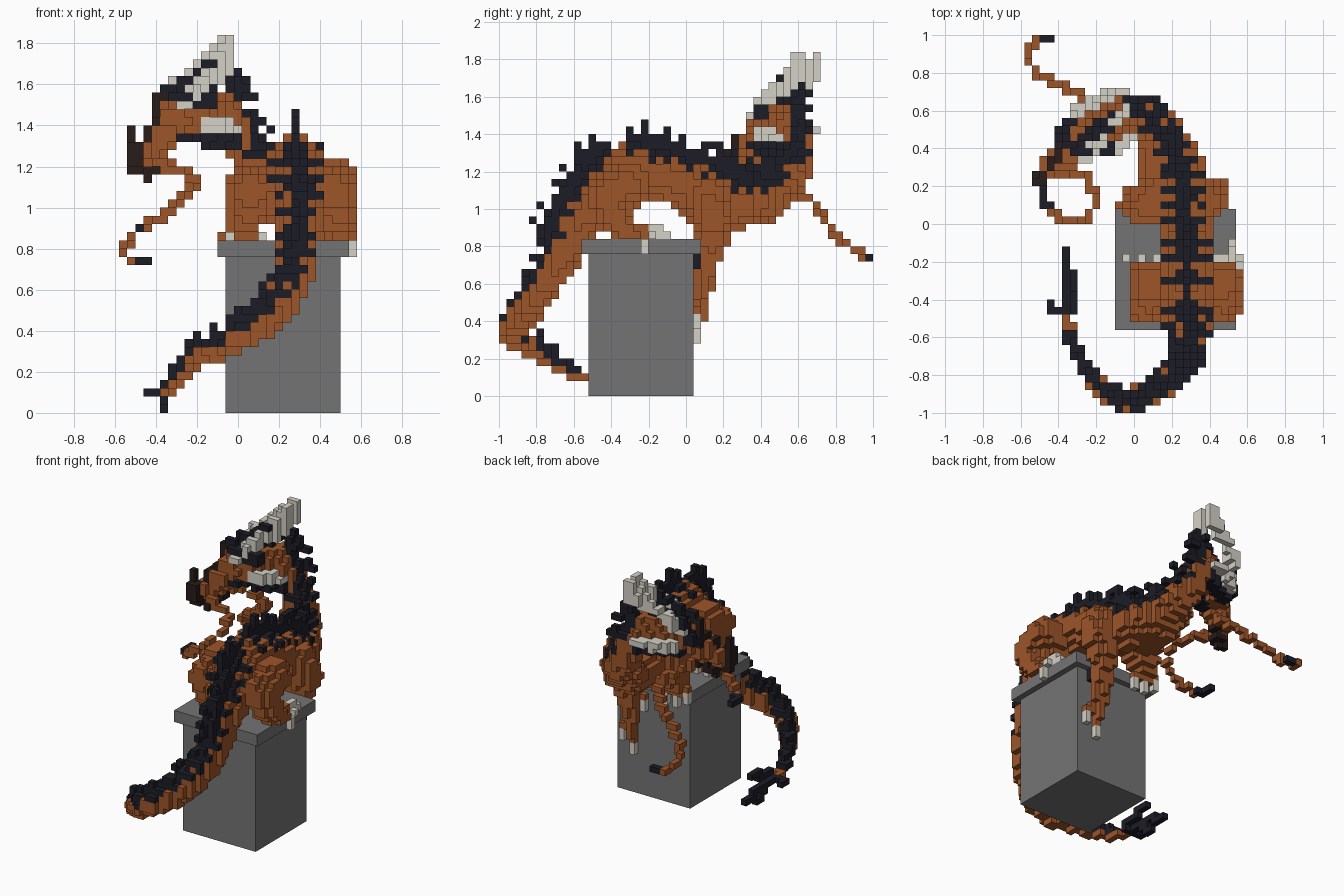
import bpy, bmesh, math
from mathutils import Vector

cube = bpy.data.objects.get("Cube")
if cube:
    bpy.data.objects.remove(cube)

S = 0.04                                   # edge of one block
ORIGIN = Vector((-0.58, -1, 0))
SIZE = (29, 50, 46)


def make_material(name, r, g, b):
    m = bpy.data.materials.new(name)
    m.use_nodes = True
    m.diffuse_color = (r, g, b, 1)
    m.node_tree.nodes["Principled BSDF"].inputs["Base Color"].default_value = (r, g, b, 1)
    return m


MATS = [make_material("rust_brown", .34, .09, .022),
        make_material("midnight", .012, .012, .02),
        make_material("bone", .66, .64, .57),
        make_material("umber", .021, .012, .01),
        make_material("stone_grey", .175, .175, .175)]
BROWN, DARK, BONE, UMBER, STONE = range(5)
cells = {}                                 # block index -> (part, colour)


def put(p, part, mat):
    """Fill the block holding point p, unless it lies in the pedestal."""
    k = tuple(math.floor(c / S + 1e-6) for c in (Vector(p) - ORIGIN))
    if any(c < 0 or c >= n for c, n in zip(k, SIZE)):
        return
    c = ORIGIN + (Vector(k) + Vector((.5, .5, .5))) * S
    cap = -.1 < c.x < .54 and -.56 < c.y < .08 and .76 < c.z < .84
    shaft = -.06 < c.x < .5 and -.52 < c.y < .04 and c.z < .8
    if not (cap or shaft):
        cells[k] = (part, mat)


def ball(p, r, part, mat):
    put(p, part, mat)
    n = math.ceil(r / S)
    lo = [math.floor(c / S) for c in (p - ORIGIN)]
    for i in range(lo[0] - n, lo[0] + n + 1):
        for j in range(lo[1] - n, lo[1] + n + 1):
            for k in range(lo[2] - n, lo[2] + n + 1):
                c = ORIGIN + Vector((i + .5, j + .5, k + .5)) * S
                if (c - p).length <= r:
                    put(c, part, mat)


def samples(path, step=.02):
    """Points, radii and directions along a tapering path."""
    out = []
    for a, b in zip(path, path[1:]):
        pa, pb = Vector(a[:3]), Vector(b[:3])
        n = max(1, math.ceil((pb - pa).length / step))
        for i in range(n + 1):
            t = i / n
            out.append((pa.lerp(pb, t), a[3] + (b[3] - a[3]) * t, (pb - pa).normalized()))
    return out


def stroke(part, mat, path, r=None):
    if r is not None:
        path = [(*p, r) for p in path]
    for p, rad, _ in samples(path):
        ball(p, rad, part, mat)


# Body, neck and tail along one spine
neck = [(-.06, .56, 1.46, .09), (0, .6, 1.36, .08), (.05, .59, 1.24, .09),
        (.12, .53, 1.13, .1), (.2, .42, 1.04, .11), (.26, .27, 1.02, .13)]
trunk = [neck[-1], (.27, .1, 1.08, .15), (.28, -.05, 1.15, .13), (.28, -.2, 1.19, .14),
         (.28, -.32, 1.2, .15), (.28, -.44, 1.09, .15), (.29, -.56, .95, .12)]
tail = [trunk[-1], (.29, -.64, .79, .1), (.27, -.72, .65, .09), (.21, -.8, .53, .085),
        (.1, -.88, .42, .08), (0, -.93, .36, .07), (-.1, -.92, .31, .06),
        (-.2, -.84, .26, .05), (-.28, -.73, .19, .04), (-.33, -.6, .12, .03),
        (-.36, -.46, .1, .025)]
for name, path in (("neck", neck), ("trunk", trunk), ("tail", tail)):
    stroke(name, BROWN, path)
stroke("throat", BROWN, [(.12, .28, 1.01, .11), (.11, .42, 1.01, .09), (.06, .5, 1.1, .08)])

# Hind legs
MID = .27
for side, name in ((1, "left"), (-1, "right")):
    leg = name + "_hind_leg"
    stroke(leg, BROWN, [(MID + side * .06, -.34, 1.12, .13), (MID + side * .19, -.31, 1.13, .12),
                        (MID + side * .2, -.42, 1.08, .11), (MID + side * .22, -.39, .97, .09),
                        (MID + side * .23, -.34, .88, .07), (MID + side * .24, -.24, .86, .05)])
    for dx in (.16, .23, .3):
        stroke(name + "_hind_claws", BONE,
               [(MID + side * dx, -.2, .86), (MID + side * dx, -.17, .86)], 0)
stroke("left_hind_claws", BONE, [(.52, -.18, .9), (.52, -.1, .86)], 0)
stroke("left_hind_claws", BONE, [(.56, -.22, .82), (.56, -.22, .78)], 0)

# Front legs hanging over the pedestal edge
fore = {"left": [(.36, .12, 1.06, .12), (.41, .15, .95, .1), (.38, .15, .84, .08),
                 (.36, .11, .68, .055), (.36, .07, .44, .04)],
        "right": [(.14, .14, 1.08, .13), (.06, .1, 1.08, .12), (.03, .11, .95, .1),
                  (-.02, .1, .86, .055)]}
for name, path in fore.items():
    stroke(name + "_front_leg", BROWN, path)
claws = {"left": ((.28, .06, .66), (.36, .06, .34), (.44, .06, .4)),
         "right": ((-.08, .1, .8), (-.02, .1, .78), (.06, .1, .78))}
for name, tips in claws.items():
    for x, y, z in tips:
        stroke(name + "_front_claws", BROWN, [(fore[name][-1][0], y, z + .12), (x, y, z + .04)], 0)
        stroke(name + "_front_claws", BONE, [(x, y, z), (x, y, z - .03)], 0)
stroke("left_front_leg", DARK, [(.4, .06, .7), (.4, .06, .75)], 0)

# Narrow dark crest with spikes and flank stripes following the spine
UP = Vector((0, 0, 1))
travel, previous, last_spike, last_stripe = 0, None, 0, 0
for p, r, d in samples(neck + trunk[1:] + tail[1:-1], .02):
    travel += (p - previous).length if previous else 0
    previous = p
    out = (UP - d * d.z).normalized()
    thick = r > .1
    ball(p + out * (r - .01 if thick else r * .85), .042 if thick else .034, "back_crest", DARK)
    if thick:
        ball(p + out * (r + .04), .035, "back_crest", DARK)
    if travel - last_spike > .085 and r > .04:
        last_spike = travel
        for h in (.06, .09, .12) if thick else (.03, .05):
            put(p + out * (r + h), "back_spikes", DARK)
    if travel - last_stripe > .09:
        last_stripe = travel
        across = d.cross(out)
        for s in (-1, 1):
            for deg in (25, 40, 52):
                a = math.radians(deg)
                put(p + (out * math.cos(a) + across * s * math.sin(a)) * r * .95,
                    "flank_stripes", DARK)

# Forked tail tip
for path in ([(-.36, -.46, .1), (-.36, -.3, .1), (-.36, -.14, .06)],
             [(-.36, -.36, .08), (-.36, -.26, .02)],
             [(-.32, -.46, .12), (-.32, -.28, .18)],
             [(-.36, -.46, .1), (-.44, -.46, .1), (-.44, -.42, .1)]):
    stroke("tail_tip", DARK, path, .025)

# Head, jaw and nose
stroke("head", BROWN, [(-.08, .56, 1.46, .1), (-.2, .48, 1.45, .11), (-.3, .42, 1.43, .1),
                       (-.4, .34, 1.32, .075), (-.46, .3, 1.27, .055)])
stroke("jaw", UMBER, [(-.36, .36, 1.22), (-.44, .3, 1.17)], .035)
for y, low, high in ((.22, 1.22, 1.3), (.26, 1.18, 1.38)):
    stroke("nose", UMBER, [(-.52, y, low), (-.52, y, high)], 0)
    stroke("nose", UMBER, [(-.48, y, low), (-.48, y, 1.3)], 0)
stroke("nose", UMBER, [(-.44, .3, 1.36), (-.4, .36, 1.42)], .03)

# Mane, brows and cheek fur
for path in ([(-.26, .37, 1.34), (-.02, .5, 1.33)], [(-.3, .52, 1.34), (-.08, .64, 1.36)],
             [(-.26, .46, 1.55), (-.1, .56, 1.62)], [(-.38, .48, 1.42), (-.34, .54, 1.56)],
             [(-.04, .61, 1.5), (-.02, .63, 1.64)], [(-.3, .38, 1.54), (-.14, .4, 1.52)],
             [(0, .6, 1.4), (.01, .6, 1.6)]):
    stroke("mane", DARK, path, .038)
for tip in ((.02, .62, 1.62), (.04, .64, 1.54), (.08, .66, 1.42)):
    stroke("mane", DARK, [tip, (tip[0] + .03, tip[1], tip[2])], 0)
stroke("brow", UMBER, [(-.4, .42, 1.4), (-.38, .42, 1.56)], .02)

# Eyes
for x, y in ((-.28, .33), (-.36, .52)):
    stroke("eyes", BONE, [(x, y, 1.5), (x + .04, y, 1.5)], 0)

# Swept horns, deeper below the tip, and cheek horns
for a, b, depth in (((-.2, .41, 1.57), (-.04, .62, 1.83), 5),
                    ((-.32, .6, 1.57), (-.06, .7, 1.83), 4)):
    mid = Vector(a).lerp(Vector(b), .5)
    stroke("horns", BONE, [(*a, .045), (*mid, .025), (*b, 0)])
    for i in range(1, depth):
        stroke("horns", BONE, [mid - UP * i * S / 2, Vector(b) - UP * i * S], 0)
stroke("cheek_horns", BONE, [(-.16, .37, 1.4), (-.08, .41, 1.4), (0, .49, 1.38)], .035)
stroke("cheek_horns", BONE, [(-.3, .58, 1.4), (-.2, .66, 1.41), (-.1, .7, 1.42)], .035)

# Dark forelock sweeping back between the horns
stroke("forelock", DARK, [(-.36, .42, 1.58), (-.24, .46, 1.62), (-.14, .5, 1.7)], .02)

# Long whiskers with dark ends
for path in ([(-.38, .44, 1.24), (-.26, .56, 1.18), (-.2, .6, 1.1), (-.28, .68, 1.03),
              (-.4, .74, .94), (-.53, .81, .86), (-.56, .88, .79), (-.53, .95, .75),
              (-.5, .98, .75), (-.44, .98, .75)],
             [(-.42, .28, 1.22), (-.28, .27, 1.17), (-.2, .17, 1.12), (-.2, .1, 1.09),
              (-.28, .01, 1.02), (-.36, .01, .95), (-.46, .1, .9), (-.48, .16, .89)]):
    stroke("whiskers", BROWN, path, 0)
    stroke("whiskers", DARK, path[-2:], 0)

# Turn the filled blocks into one outer skin per part
SIDES = [(axis, sign) for axis in range(3) for sign in (-1, 1)]


def build_part(part):
    bm = bmesh.new()
    verts = {}

    def corner(k):
        if k not in verts:
            verts[k] = bm.verts.new(ORIGIN + Vector(k) * S)
        return verts[k]

    for key, (owner, mat) in cells.items():
        if owner != part:
            continue
        for axis, sign in SIDES:
            near = list(key)
            near[axis] += sign
            if tuple(near) in cells:
                continue
            quad = []
            for u, v in ((0, 0), (1, 0), (1, 1), (0, 1)):
                k = list(key)
                k[axis] += sign > 0
                k[(axis + 1) % 3] += u
                k[(axis + 2) % 3] += v
                quad.append(corner(tuple(k)))
            face = bm.faces.new(quad if sign > 0 else quad[::-1])
            face.material_index = mat
    mesh = bpy.data.meshes.new(part)
    bm.to_mesh(mesh)
    bm.free()
    for m in MATS[:STONE]:
        mesh.materials.append(m)
    bpy.context.collection.objects.link(bpy.data.objects.new(part, mesh))


for part in sorted({owner for owner, _ in cells.values()}):
    build_part(part)

# Pedestal
for name, width, z0, z1 in (("pedestal_shaft", .56, 0, .76), ("pedestal_cap", .64, .76, .84)):
    bpy.ops.mesh.primitive_cube_add(size=1, location=(.22, -.24, (z0 + z1) / 2))
    ob = bpy.context.object
    ob.name, ob.scale = name, (width, width, z1 - z0)
    ob.data.materials.append(MATS[STONE])
